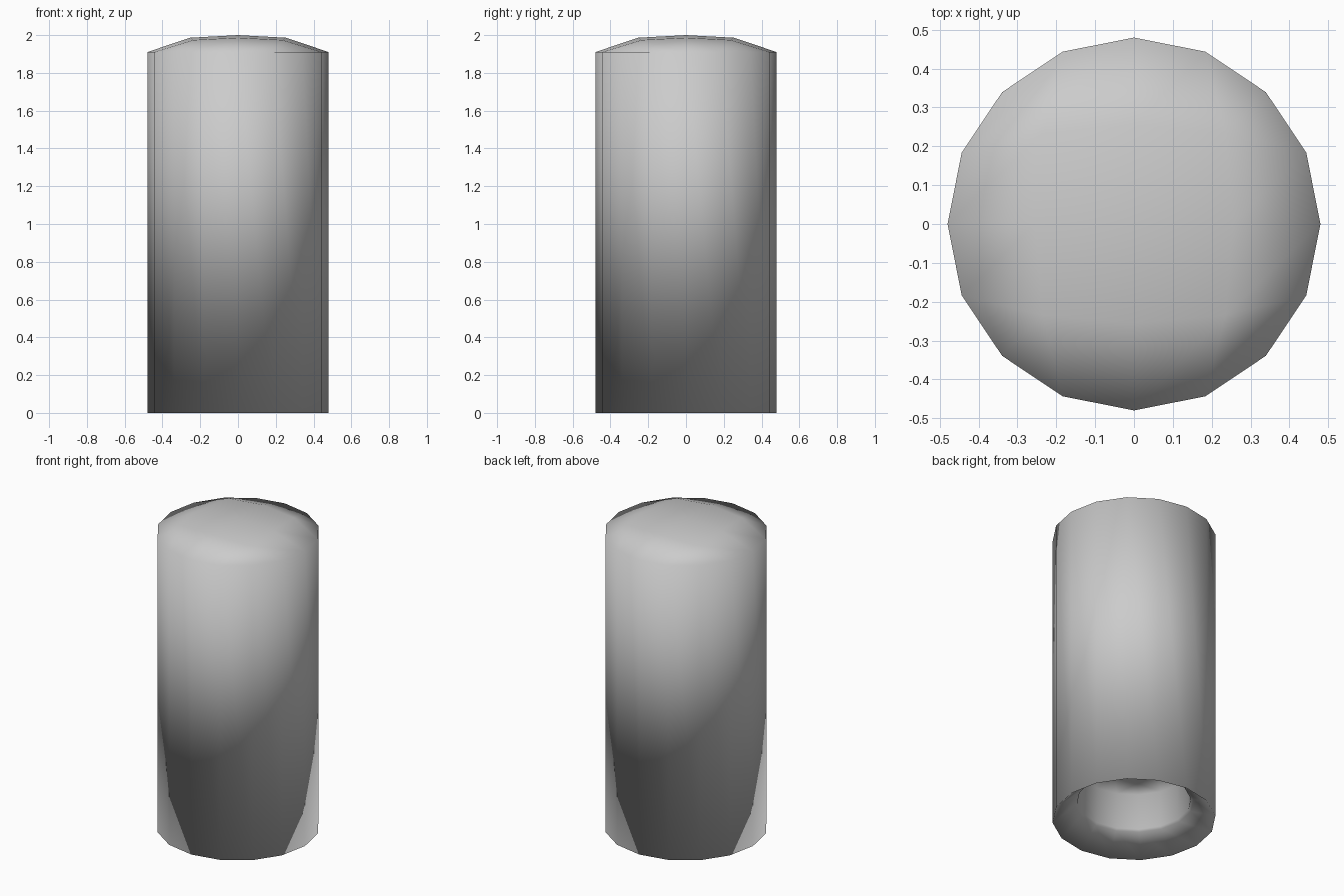
import bpy, bmesh, math

if "Cube" in bpy.data.objects:
    bpy.data.objects.remove(bpy.data.objects["Cube"])

N = 16
bm = bmesh.new()


def ring(r, z):
    return [bm.verts.new((r * math.cos(2 * math.pi * i / N),
                          r * math.sin(2 * math.pi * i / N), z)) for i in range(N)]


def grid_cap(border, edge, corner):
    """Fill a 16-point ring with a 4 x 4 quad grid; edge/corner = (offset, z, centre z)."""
    cells = {}
    walk = ([(4, j) for j in range(4)] + [(4 - i, 4) for i in range(4)]
            + [(0, 4 - j) for j in range(4)] + [(i, 0) for i in range(4)])
    for k, cell in enumerate(walk):
        cells[cell] = border[(k - 2) % N]
    for i in (1, 2, 3):
        for j in (1, 2, 3):
            a, b = i - 2, j - 2
            off, z = corner if a and b else edge[:2]
            if not a and not b:
                z = edge[2]
            cells[i, j] = bm.verts.new((a * off, b * off, z))
    for i in range(4):
        for j in range(4):
            bm.faces.new([cells[i, j], cells[i + 1, j], cells[i + 1, j + 1], cells[i, j + 1]])


# Outer wall, countersunk base, small lip and inner socket
profile = [(0.48, 1.91), (0.48, 0), (0.35, 0.115), (0.335, 0.125), (0.335, 0.36)]
rings = [ring(r, z) for r, z in profile]
for a, b in zip(rings, rings[1:]):
    for i in range(N):
        j = (i + 1) % N
        bm.faces.new([a[i], b[i], b[j], a[j]])

# Domed top and socket ceiling
grid_cap(rings[0], (0.255, 1.986, 2.0), (0.235, 1.974))
grid_cap(rings[-1], (0.18, 0.38, 0.385), (0.16, 0.375))

bmesh.ops.recalc_face_normals(bm, faces=bm.faces)
mesh = bpy.data.meshes.new("domed_cylinder")
bm.to_mesh(mesh)
bm.free()
for p in mesh.polygons:
    p.use_smooth = True
bpy.context.collection.objects.link(bpy.data.objects.new("domed_cylinder", mesh))
